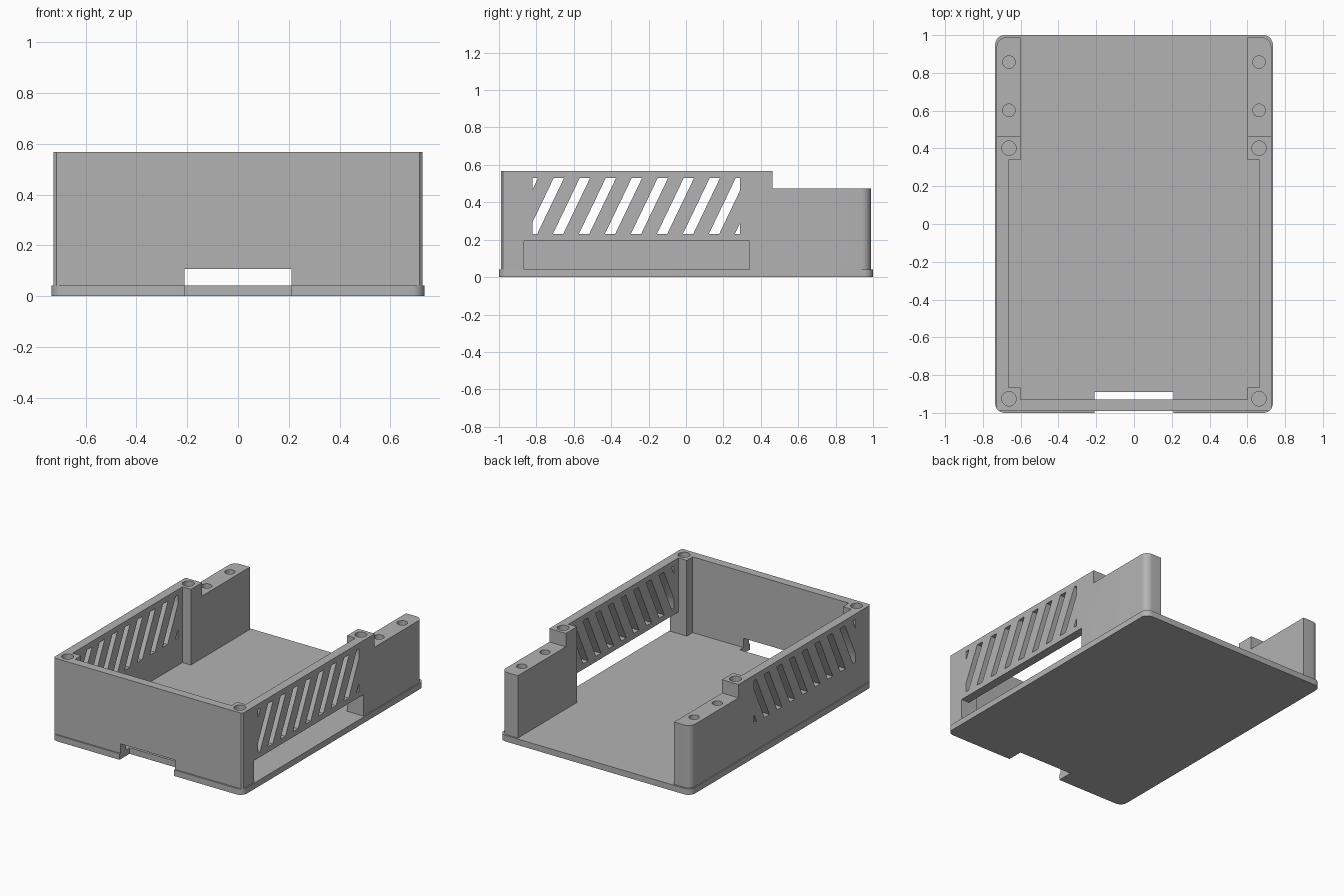
import bpy, bmesh
from math import sin, cos, pi
from mathutils import Matrix, Vector

if "Cube" in bpy.data.objects:
    bpy.data.objects.remove(bpy.data.objects["Cube"], do_unlink=True)

grey = bpy.data.materials.new("plain_grey")
grey.use_nodes = True
grey.diffuse_color = (0.45, 0.45, 0.45, 1)
grey.node_tree.nodes["Principled BSDF"].inputs["Base Color"].default_value = (0.45, 0.45, 0.45, 1)


def finish(name, bm):
    bmesh.ops.recalc_face_normals(bm, faces=bm.faces)
    mesh = bpy.data.meshes.new(name)
    bm.to_mesh(mesh)
    bm.free()
    mesh.materials.append(grey)
    obj = bpy.data.objects.new(name, mesh)
    bpy.context.collection.objects.link(obj)
    return obj


def prism(bm, points, direction, clip_y=None):
    """Extrude a polygon, optionally trimmed to a range of y."""
    face = bm.faces.new([bm.verts.new(p) for p in points])
    geom = [face, *face.edges, *face.verts]
    for y, side in zip(clip_y or (), (-1, 1)):
        out = bmesh.ops.bisect_plane(bm, geom=geom, plane_co=(0, y, 0),
                                     plane_no=(0, side, 0), clear_outer=True)
        geom = [g for g in out["geom"] if g.is_valid]
    faces = [g for g in geom if isinstance(g, bmesh.types.BMFace)]
    out = bmesh.ops.extrude_face_region(bm, geom=faces, use_keep_orig=True)
    verts = [g for g in out["geom"] if isinstance(g, bmesh.types.BMVert)]
    bmesh.ops.translate(bm, verts=verts, vec=Vector(direction))


def box(name, x, y, z):
    bm = bmesh.new()
    prism(bm, [(x[0], y[0], z[0]), (x[1], y[0], z[0]), (x[1], y[1], z[0]), (x[0], y[1], z[0])],
          (0, 0, z[1] - z[0]))
    return finish(name, bm)


def arc(cx, cy, r, start, steps=8):
    return [(cx + r * cos(start + pi / 2 * i / steps), cy + r * sin(start + pi / 2 * i / steps))
            for i in range(steps + 1)]


def plan_solid(name, half, z, height):
    """Extrude a plan given by its +x half, mirrored across x."""
    outline = half + [(-x, y) for x, y in reversed(half)]
    bm = bmesh.new()
    prism(bm, [(x, y, z) for x, y in outline], (0, 0, height))
    return finish(name, bm)


def cut(obj, cutter):
    cutter.hide_render = True
    mod = obj.modifiers.new("cut", 'BOOLEAN')
    mod.operation, mod.solver, mod.object = 'DIFFERENCE', 'EXACT', cutter
    bpy.context.view_layer.objects.active = obj
    bpy.ops.object.modifier_apply(modifier=mod.name)
    bpy.data.objects.remove(cutter, do_unlink=True)


# Base plate with rounded corners and a front notch
W, L, R = 0.735, 1.0, 0.05
base = plan_solid("base_plate", arc(W - R, R - L, R, -pi / 2) + arc(W - R, L - R, R, 0), 0, 0.042)
cut(base, box("notch_cutter", (-0.21, 0.21), (-1.1, -0.89), (-0.1, 0.1)))

# U-shaped walls with front corner posts and thick rear posts
half = [(0.715, -0.99), (0.727, -0.978)] + arc(0.677, 0.938, 0.05, 0) + [
    (0.6, 0.988), (0.6, 0.34), (0.665, 0.34), (0.665, -0.865), (0.6, -0.865), (0.6, -0.93)]
# the front face is closed by reversing the mirrored half
walls = plan_solid("walls", half, 0.042, 0.526)

# Lowered rear ends, front opening and side window
cut(walls, box("step_cutter", (-1, 1), (0.462, 1.2), (0.475, 0.8)))
cut(walls, box("front_cutter", (-0.21, 0.21), (-1.1, -0.9), (0, 0.107)))
cut(walls, box("window_cutter", (0.63, 0.9), (-0.865, 0.34), (0, 0.192)))

# Slanted vent slots through both side walls
mid, low, high, lean, width = -0.265, 0.23, 0.53, 0.144, 0.055
bm = bmesh.new()
for i in range(10):
    y = mid + (i - 4.5) * 0.139
    a, b = y - (lean + width) / 2, y + (lean - width) / 2
    prism(bm, [(-1, a, low), (-1, a + width, low), (-1, b + width, high), (-1, b, high)],
          (2, 0, 0), (mid - 0.555, mid + 0.555))
cut(walls, finish("slot_cutter", bm))

# Blind screw holes in the posts
bm = bmesh.new()
for x in (-0.662, 0.662):
    for y, r, top in ((-0.925, 0.038, 0.568), (0.402, 0.038, 0.568),
                      (0.602, 0.033, 0.475), (0.857, 0.033, 0.475)):
        bmesh.ops.create_cone(bm, cap_ends=True, segments=32, radius1=r, radius2=r, depth=0.4,
                              matrix=Matrix.Translation((x, y, top)))
cut(walls, finish("hole_cutter", bm))

# Smooth the rounded corners and holes, keep edges sharp
for obj in (base, walls):
    bpy.ops.object.select_all(action='DESELECT')
    obj.select_set(True)
    bpy.context.view_layer.objects.active = obj
    bpy.ops.object.shade_smooth_by_angle(angle=pi / 6)
